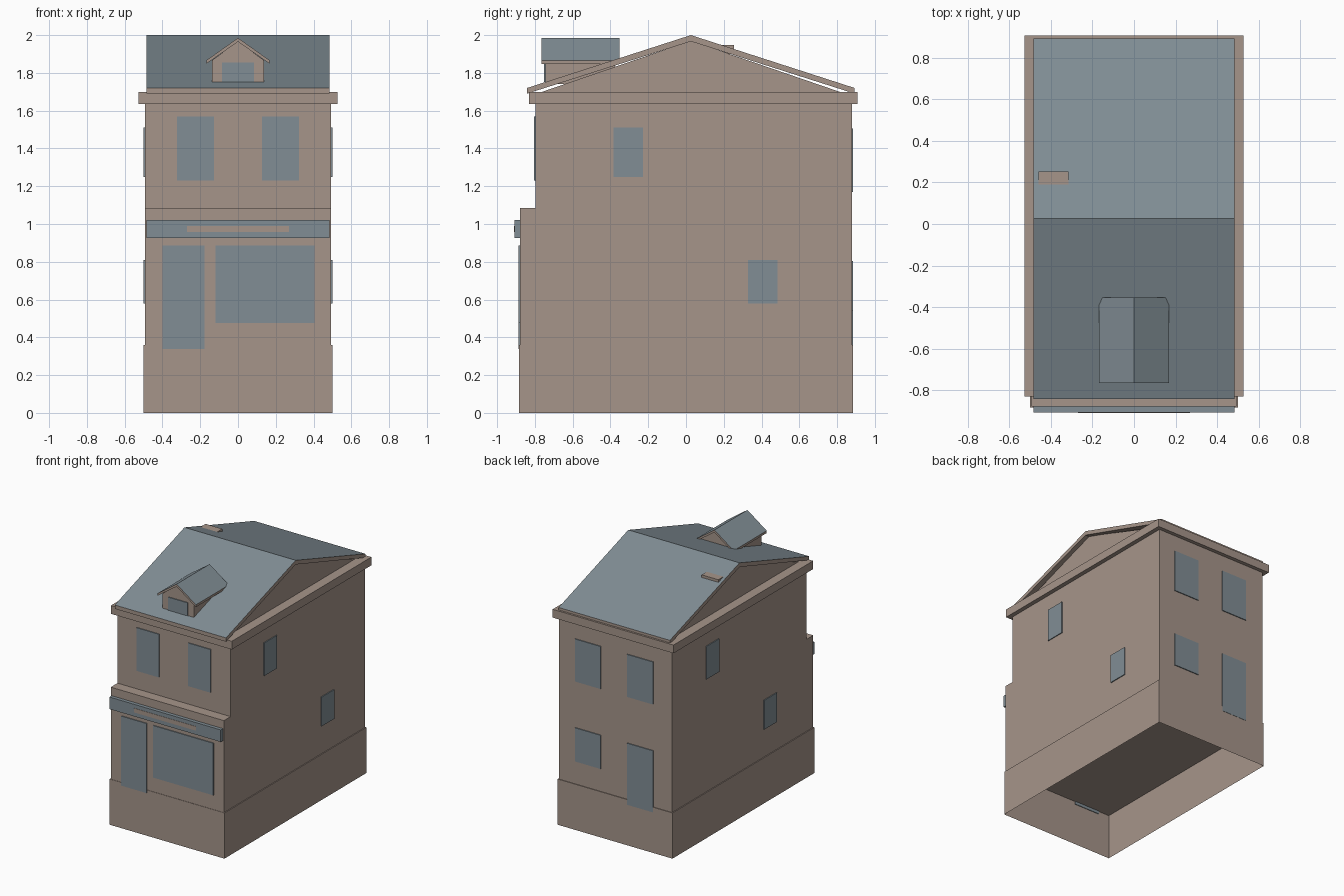
import bpy, bmesh
from mathutils import Vector

old = bpy.data.objects.get("Cube")
if old:
    bpy.data.objects.remove(old, do_unlink=True)


def material(name, rgb):
    m = bpy.data.materials.new(name)
    m.use_nodes = True
    m.diffuse_color = (*rgb, 1)
    m.node_tree.nodes["Principled BSDF"].inputs["Base Color"].default_value = (*rgb, 1)
    return m


wall = material("beige_wall", (0.38, 0.30, 0.255))
slate = material("blue_grey_slate", (0.22, 0.27, 0.30))


def finish(name, bm, *mats):
    bmesh.ops.recalc_face_normals(bm, faces=bm.faces)
    # Upward faces take the second material when there is one
    if len(mats) > 1:
        for f in bm.faces:
            f.material_index = int(f.normal.z > 0.5)
    mesh = bpy.data.meshes.new(name)
    bm.to_mesh(mesh)
    bm.free()
    for m in mats:
        mesh.materials.append(m)
    ob = bpy.data.objects.new(name, mesh)
    bpy.context.collection.objects.link(ob)
    return ob


def prism(name, profile, axis, lo, hi, *mats):
    """Extrude a (side, z) profile along the x or y axis."""
    bm = bmesh.new()
    place = (lambda s, z: (lo, s, z)) if axis == "x" else (lambda s, z: (s, lo, z))
    face = bm.faces.new([bm.verts.new(place(s, z)) for s, z in profile])
    new = bmesh.ops.extrude_face_region(bm, geom=[face])["geom"]
    step = Vector((hi - lo, 0, 0)) if axis == "x" else Vector((0, hi - lo, 0))
    bmesh.ops.translate(bm, vec=step, verts=[g for g in new if isinstance(g, bmesh.types.BMVert)])
    return finish(name, bm, *mats)


def box(name, x, y, z, mat, open_bottom=False):
    bm = bmesh.new()
    bmesh.ops.create_cube(bm, size=1)
    for v in bm.verts:
        v.co = [r[0] if c < 0 else r[1] for c, r in zip(v.co, (x, y, z))]
    if open_bottom:
        bm.normal_update()
        bmesh.ops.delete(bm, geom=[f for f in bm.faces if f.normal.z < -0.5], context="FACES")
    return finish(name, bm, mat)


def plate(name, axis, surface, side, span, z, mat=slate, out=0.007):
    """Thin panel on a wall facing along axis; side is the outward sign."""
    depth = sorted((surface - side * 0.002, surface + side * out))
    x, y = (depth, span) if axis == "x" else (span, depth)
    return box(name, x, y, z, mat)


SIDE, SHOP, FRONT, BACK = 0.493, -0.88, -0.797, 0.878

# Hollow plinth and stepped body
box("plinth", (-0.5, 0.5), (-0.883, 0.883), (0, 0.36), wall, open_bottom=True)
prism("house_body", [(SHOP, 0.36), (SHOP, 1.085), (FRONT, 1.085), (FRONT, 1.66),
                     (BACK, 1.66), (BACK, 0.36)], "x", -SIDE, SIDE, wall)
box("cornice", (-0.527, 0.527), (-0.83, 0.908), (1.635, 1.70), wall)

# Main roof with recessed gables
RIDGE = 0.026
prism("gable_wall", [(-0.79, 1.69), (RIDGE, 1.97), (0.842, 1.69)], "x", -0.45, 0.45, wall)
prism("main_roof", [(-0.842, 1.69), (-0.842, 1.72), (RIDGE, 2.0), (0.893, 1.72),
                    (0.893, 1.69), (RIDGE, 1.967)], "x", -0.485, 0.485, wall, slate)
box("chimney_stub", (-0.46, -0.315), (0.19, 0.254), (1.90, 1.947), wall)

# Dormer
prism("dormer_wall", [(-0.137, 1.74), (-0.137, 1.867), (0, 1.967), (0.137, 1.867),
                      (0.137, 1.74)], "y", -0.745, -0.375, wall)
prism("dormer_roof", [(-0.168, 1.848), (-0.168, 1.866), (0, 1.985), (0.168, 1.866),
                      (0.168, 1.848), (0, 1.965)], "y", -0.765, -0.353, wall, slate)
plate("dormer_window", "y", -0.745, -1, (-0.085, 0.085), (1.752, 1.855))

# Shop front
box("sign_board", (-0.485, 0.485), (-0.908, SHOP), (0.925, 1.02), slate)
plate("sign_strip", "y", -0.908, -1, (-0.27, 0.27), (0.957, 0.99), wall, 0.002)
plate("shop_door", "y", SHOP, -1, (-0.40, -0.177), (0.337, 0.885))
plate("shop_window", "y", SHOP, -1, (-0.12, 0.405), (0.475, 0.885))
for name, span in (("right", (-0.323, -0.127)), ("left", (0.127, 0.323))):
    plate("front_upper_window_" + name, "y", FRONT, -1, span, (1.23, 1.57))

# Back openings
near, far = (0.125, 0.35), (-0.33, -0.105)
for name, span in (("left", near), ("right", far)):
    plate("back_upper_window_" + name, "y", BACK, 1, span, (1.17, 1.505))
plate("back_lower_window", "y", BACK, 1, near, (0.54, 0.805))
plate("back_door", "y", BACK, 1, far, (0.32, 0.805))

# Side windows, staggered the opposite way on each side
upper, lower = (1.25, 1.51), (0.58, 0.81)
for name, side, high, low in (("left", 1, (-0.385, -0.228), (0.328, 0.485)),
                              ("right", -1, (0.30, 0.457), (-0.42, -0.263))):
    plate(name + "_upper_window", "x", side * SIDE, side, high, upper)
    plate(name + "_lower_window", "x", side * SIDE, side, low, lower)
